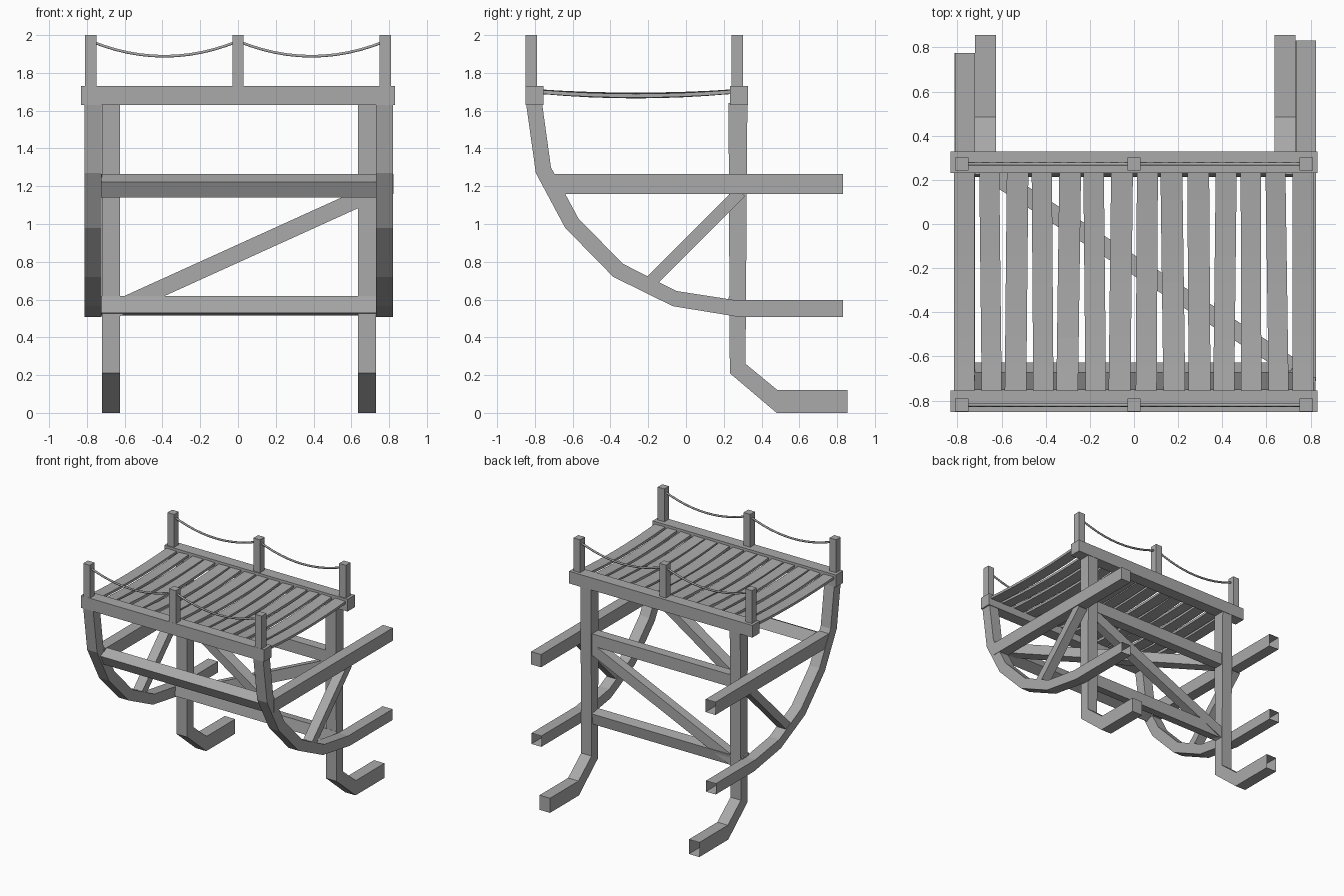
import bpy, bmesh, math, random
from mathutils import Vector, Matrix

old = bpy.data.objects.get("Cube")
if old:
    bpy.data.objects.remove(old, do_unlink=True)
random.seed(4)

wood = bpy.data.materials.new("plain grey")
wood.use_nodes = True
GREY = (0.4, 0.4, 0.4, 1)
wood.diffuse_color = GREY
wood.node_tree.nodes["Principled BSDF"].inputs["Base Color"].default_value = GREY


def finish(name, bm):
    bmesh.ops.recalc_face_normals(bm, faces=bm.faces)
    mesh = bpy.data.meshes.new(name)
    bm.to_mesh(mesh)
    bm.free()
    mesh.materials.append(wood)
    ob = bpy.data.objects.new(name, mesh)
    bpy.context.collection.objects.link(ob)
    return ob


def beam(name, a, b, width, height, up=(0, 0, 1)):
    """Box timber from a to b; height is measured towards up."""
    a, b = Vector(a), Vector(b)
    along = (b - a).normalized()
    side = Vector(up).cross(along).normalized()
    rise = along.cross(side)
    frame = Matrix((along * (b - a).length, side * width, rise * height)).transposed().to_4x4()
    frame.translation = (a + b) / 2
    bm = bmesh.new()
    bmesh.ops.create_cube(bm, size=1, matrix=frame)
    return finish(name, bm)


def bent_timber(name, x, width, outer, inner, open_end):
    """Timber bent in the side plane, between two edge lines of (y, z)."""
    bm = bmesh.new()
    rings = []
    for (y1, z1), (y2, z2) in zip(outer, inner):
        l, r = x - width / 2, x + width / 2
        rings.append([bm.verts.new(c) for c in
                      ((l, y1, z1), (r, y1, z1), (r, y2, z2), (l, y2, z2))])
    for p, q in zip(rings, rings[1:]):
        for i in range(4):
            j = (i + 1) % 4
            bm.faces.new((p[i], p[j], q[j], q[i]))
    bm.faces.new(rings[0])
    if not open_end:
        bm.faces.new(rings[-1])
    return finish(name, bm)


# Deck edge beams, rail posts and sagging ropes
for end, y, post_y in (("front", -0.803, -0.82), ("back", 0.28, 0.272)):
    beam(end + "_deck_beam", (-0.832, y, 1.68), (0.832, y, 1.68), 0.096, 0.1)
    for n, x in enumerate((-0.78, 0, 0.78)):
        beam(f"{end}_rail_post_{n}", (x, post_y, 1.66), (x, post_y, 2), 0.06, 0.06, (0, 1, 0))
    for n, mid in enumerate((-0.39, 0.39)):
        curve = bpy.data.curves.new(f"{end}_rope_{n}", "CURVE")
        curve.dimensions = "3D"
        curve.bevel_depth = 0.008
        curve.bevel_resolution = 1
        spline = curve.splines.new("POLY")
        spline.points.add(12)
        for i, p in enumerate(spline.points):
            t = i / 6 - 1
            p.co = (mid + 0.39 * t, post_y, 1.888 + 0.08 * t * t, 1)
        curve.materials.append(wood)
        rope = bpy.data.objects.new(curve.name, curve)
        bpy.context.collection.objects.link(rope)

# Slightly uneven, sagging deck planks
for n in range(14):
    x0 = -0.768 + n * 0.118
    skew = random.uniform(-0.008, 0.008) if 0 < n < 13 else 0
    half = random.uniform(0.045, 0.05)
    dip = random.uniform(0.015, 0.025)
    lean = random.uniform(-0.003, 0.003)
    bm = bmesh.new()
    rings = []
    for i in range(9):
        t = i / 4 - 1
        x, y, z = x0 + skew * t, -0.265 + 0.5 * t, 1.7 - dip * (1 - t * t)
        rings.append([bm.verts.new((x + sx * half, y, z + sx * lean + sz * 0.01))
                      for sx, sz in ((-1, -1), (1, -1), (1, 1), (-1, 1))])
    for p, q in zip(rings, rings[1:]):
        for i in range(4):
            j = (i + 1) % 4
            bm.faces.new((p[i], p[j], q[j], q[i]))
    bm.faces.new(rings[0])
    bm.faces.new(rings[-1])
    finish(f"deck_plank_{n}", bm)

# Each side: curved rib, bent leg, long arm and slanted brace
for side, rib_x, leg_x, arm_y in (("right", -0.768, -0.672, 0.775), ("left", 0.776, 0.684, 0.832)):
    hollow = side == "right"
    bent_timber(side + "_rib", rib_x, 0.09,
                [(-0.847, 1.64), (-0.795, 1.27), (-0.64, 0.98), (-0.385, 0.72),
                 (-0.07, 0.565), (0.28, 0.508), (arm_y, 0.508)],
                [(-0.762, 1.64), (-0.715, 1.3), (-0.57, 1.03), (-0.335, 0.79),
                 (-0.05, 0.645), (0.26, 0.597), (arm_y, 0.597)], True)
    bent_timber(side + "_leg", leg_x, 0.095,
                [(0.225, 1.64), (0.232, 0.21), (0.48, 0), (0.855, 0)],
                [(0.325, 1.64), (0.315, 0.26), (0.485, 0.12), (0.855, 0.12)], hollow)
    bent_timber(side + "_arm", rib_x + 0.003, 0.09,
                [(-0.71, 1.16), (arm_y, 1.16)], [(-0.71, 1.265), (arm_y, 1.265)], hollow)
    beam(side + "_brace", (rib_x, -0.19, 0.69), (rib_x, 0.29, 1.17), 0.08, 0.065)

# Cross timbers between the two sides
beam("front_cross_beam", (-0.74, -0.69, 1.202), (0.74, -0.69, 1.202), 0.09, 0.095, (0, -0.46, 0.89))
beam("back_upper_cross_beam", (-0.73, 0.27, 1.212), (0.73, 0.27, 1.212), 0.08, 0.1)
beam("back_lower_cross_beam", (-0.73, 0.262, 0.567), (0.73, 0.262, 0.567), 0.085, 0.092, (0, 0.17, 0.98))
beam("back_diagonal", (-0.68, 0.27, 0.535), (0.68, 0.27, 1.152), 0.075, 0.088)
beam("flat_diagonal", (0.72, -0.65, 1.212), (-0.68, 0.25, 1.212), 0.08, 0.085)
